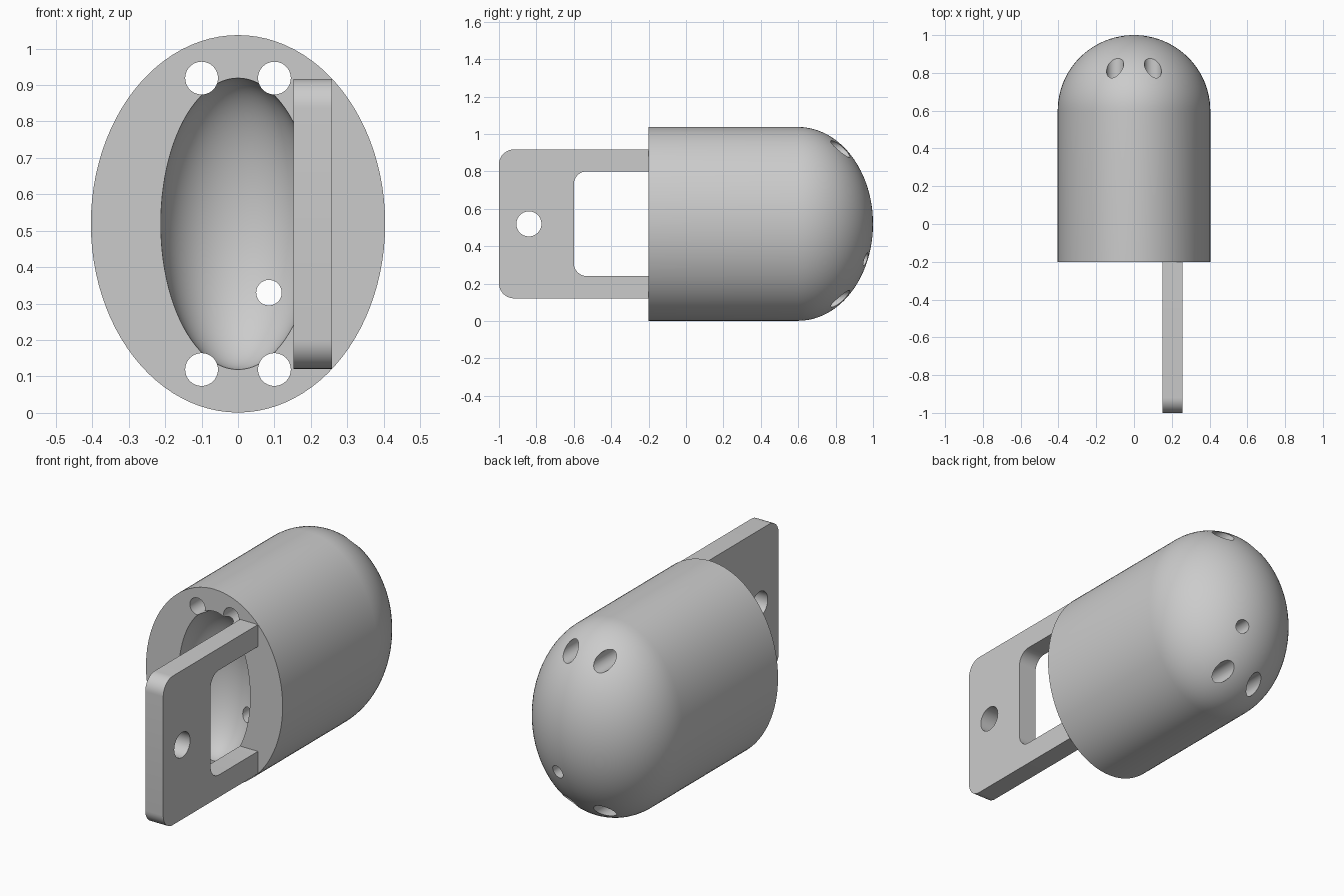
import bpy, bmesh, math
from mathutils import Matrix, Vector

if "Cube" in bpy.data.objects:
    bpy.data.objects.remove(bpy.data.objects["Cube"])

CZ = 0.519          # height of the long axis
SEG = 96

grey = bpy.data.materials.new("light grey")
grey.diffuse_color = (0.6, 0.6, 0.6, 1)
grey.use_nodes = True
grey.node_tree.nodes["Principled BSDF"].inputs["Base Color"].default_value = grey.diffuse_color


def finish(name, bm):
    bmesh.ops.recalc_face_normals(bm, faces=bm.faces)
    me = bpy.data.meshes.new(name)
    bm.to_mesh(me)
    bm.free()
    me.materials.append(grey)
    ob = bpy.data.objects.new(name, me)
    bpy.context.collection.objects.link(ob)
    return ob


def lathe(name, profile, rx, rz):
    """Revolve (radius, y) points about the y axis with an elliptical section."""
    bm = bmesh.new()
    rings = []
    for r, y in profile:
        if r < 1e-6:
            rings.append([bm.verts.new((0, y, CZ))])
        else:
            rings.append([bm.verts.new((rx * r * math.cos(t), y, CZ + rz * r * math.sin(t)))
                          for t in (2 * math.pi * i / SEG for i in range(SEG))])
    for a, b in zip(rings, rings[1:]):
        for i in range(SEG):
            j = (i + 1) % SEG
            if len(b) == 1:
                bm.faces.new((a[i], a[j], b[0]))
            else:
                bm.faces.new((a[i], a[j], b[j], b[i]))
    bm.faces.new(rings[0])
    return finish(name, bm)


def rod(name, axis, centre, radius, length):
    bm = bmesh.new()
    turn = Vector((0, 0, 1)).rotation_difference(Vector(axis)).to_matrix().to_4x4()
    bmesh.ops.create_cone(bm, cap_ends=True, segments=40, radius1=radius, radius2=radius,
                          depth=length, matrix=Matrix.Translation(centre) @ turn)
    return finish(name, bm)


def cut(target, cutter):
    cutter.hide_render = True
    mod = target.modifiers.new("cut", 'BOOLEAN')
    mod.operation, mod.solver, mod.object = 'DIFFERENCE', 'EXACT', cutter
    bpy.context.view_layer.objects.active = target
    bpy.ops.object.modifier_apply(modifier=mod.name)
    bpy.data.objects.remove(cutter)


def smooth(ob):
    bpy.ops.object.select_all(action='DESELECT')
    ob.select_set(True)
    bpy.context.view_layer.objects.active = ob
    bpy.ops.object.shade_smooth_by_angle(angle=math.radians(30))


def arc(cy, cz, r, start):
    return [(cy + r * math.cos(math.radians(start + a)), cz + r * math.sin(math.radians(start + a)))
            for a in range(0, 91, 9)]


def quarter(n):
    return [(math.cos(i * math.pi / 2 / n), math.sin(i * math.pi / 2 / n)) for i in range(n + 1)]


# Domed elliptical body
body = lathe("body", [(1, -0.2)] + [(c, 0.6 + 0.4 * s) for c, s in quarter(24)], 0.404, 0.518)

# Shallow ellipsoid hollow in the flat front
hollow = lathe("hollow_cutter",
               [(1, -0.3)] + [(c, -0.2 + 0.2 * s) for c, s in quarter(20)], 0.212, 0.4)
cut(body, hollow)

# Four long bores and one smaller bore, right through the body
bores = [(sx * 0.1, CZ + sz * 0.4, 0.045) for sx in (-1, 1) for sz in (-1, 1)]
bores.append((0.085, 0.33, 0.035))
for x, z, r in bores:
    cut(body, rod("bore_cutter", (0, 1, 0), (x, 0.4, z), r, 1.6))
smooth(body)

# Latch plate: C-shaped outline with rounded corners, given thickness in x
lo, hi, back = CZ - 0.398, CZ + 0.398, -0.2
outline = ([(back, hi)] + arc(-0.92, hi - 0.08, 0.08, 90) + arc(-0.92, lo + 0.08, 0.08, 180)
           + [(back, lo), (back, 0.24)]
           + arc(-0.53, 0.31, 0.07, 180)[::-1] + arc(-0.53, 0.73, 0.07, 90)[::-1]
           + [(back, 0.8)])
bm = bmesh.new()
face = bm.faces.new([bm.verts.new((0.152, y, z)) for y, z in outline])
res = bmesh.ops.extrude_face_region(bm, geom=[face])
bmesh.ops.translate(bm, vec=(0.106, 0, 0),
                    verts=[v for v in res["geom"] if isinstance(v, bmesh.types.BMVert)])
plate = finish("latch_plate", bm)

# Round hole in the plate
cut(plate, rod("plate_hole_cutter", (1, 0, 0), (0.2, -0.84, CZ), 0.067, 0.5))
smooth(plate)
